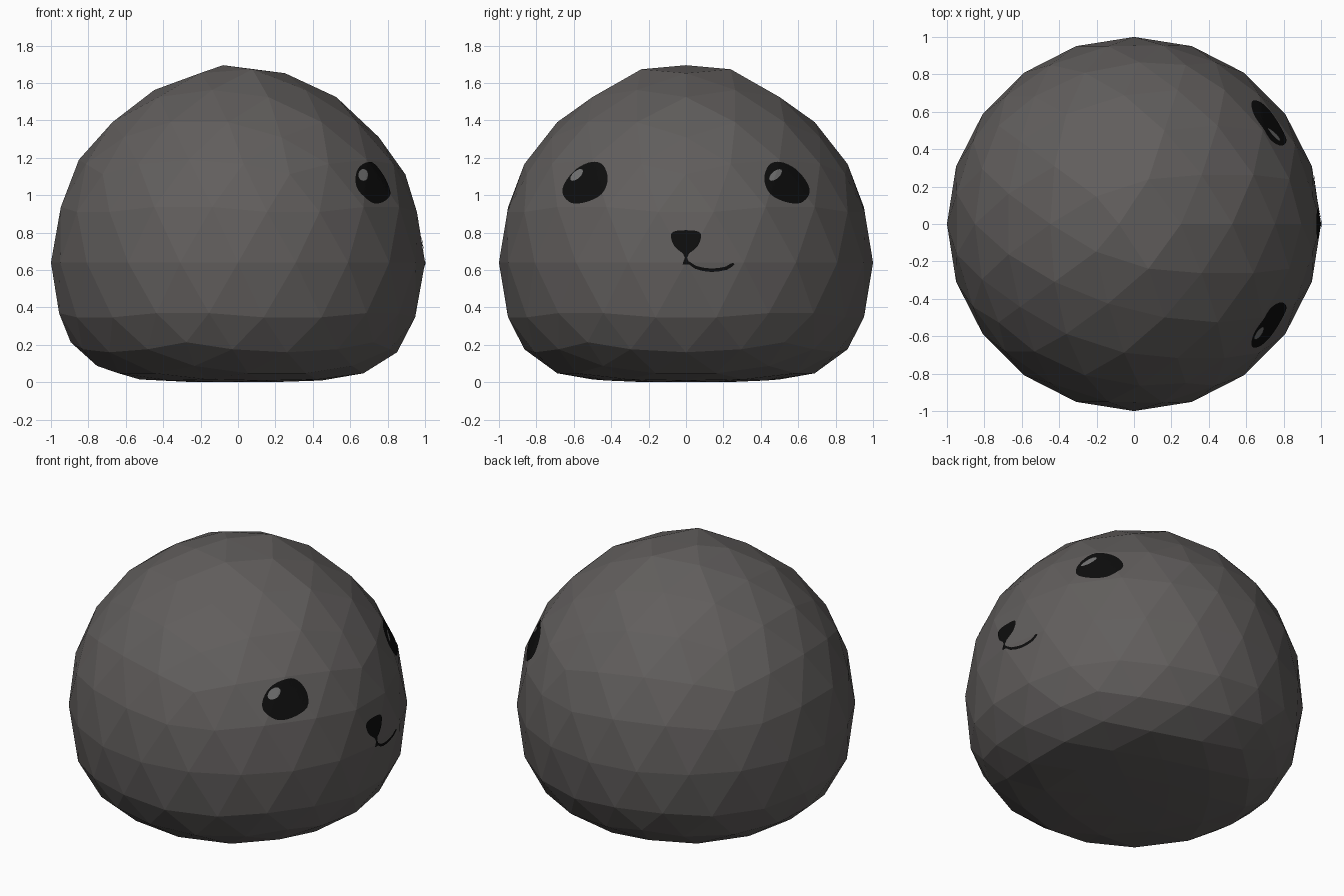
import bpy, bmesh, math
from mathutils import Vector
from mathutils.bvhtree import BVHTree

if "Cube" in bpy.data.objects:
    bpy.data.objects.remove(bpy.data.objects["Cube"])


def material(name, rgb):
    m = bpy.data.materials.new(name)
    m.diffuse_color = (*rgb, 1)
    m.use_nodes = True
    m.node_tree.nodes["Principled BSDF"].inputs["Base Color"].default_value = m.diffuse_color
    return m


GREY = material("charcoal_grey", (0.120, 0.112, 0.109))
BLACK = material("black", (0.004, 0.004, 0.004))
SHINE = material("shine_grey", (0.17, 0.17, 0.17))


def finish(bm, name, mat):
    me = bpy.data.meshes.new(name)
    bm.to_mesh(me)
    bm.free()
    me.materials.append(mat)
    ob = bpy.data.objects.new(name, me)
    bpy.context.collection.objects.link(ob)
    return ob


# Body: icosphere whose height is remapped to flatten the underside
HEIGHTS = [(-1, 0), (-.95, .002), (-.85, .015), (-.723, .048), (-.67, .08), (-.526, .16),
           (-.447, .214), (-.26, .36), (0, .64), (.26, .92), (.447, 1.112), (.526, 1.19),
           (.68, 1.33), (.723, 1.39), (.85, 1.524), (.894, 1.562), (.963, 1.655), (1, 1.695)]


def remap(z):
    z = max(-1, min(1, z))
    for (a, za), (b, zb) in zip(HEIGHTS, HEIGHTS[1:]):
        if z <= b:
            return za + (zb - za) * (z - a) / (b - a)
    return HEIGHTS[-1][1]


bm = bmesh.new()
bmesh.ops.create_icosphere(bm, subdivisions=3, radius=1)
for v in bm.verts:
    if v.co.z > 0.99:
        v.co.x = -0.08          # crown leans back a little
    elif v.co.z > 0.94:
        v.co.z += 0.012 if abs(v.co.y) > 0.2 else -0.007
    v.co.z = remap(v.co.z)
surface = BVHTree.FromBMesh(bm)
finish(bm, "body", GREY)


# Face details are thin plates projected onto the +x side of the body
def project(y, z, lift):
    hit, normal, _, _ = surface.ray_cast(Vector((3, y, z)), Vector((-1, 0, 0)))
    return hit + normal * lift


def smooth_loop(pts, steps=4):
    out, n = [], len(pts)
    for i in range(n):
        p0, p1, p2, p3 = (Vector(pts[(i + k) % n]) for k in (-1, 0, 1, 2))
        for s in range(steps):
            t = s / steps
            out.append(0.5 * (2 * p1 + (p2 - p0) * t + (2 * p0 - 5 * p1 + 4 * p2 - p3) * t * t
                              + (3 * p1 - p0 - 3 * p2 + p3) * t ** 3))
    return out


def face_out(bm, verts):
    f = bm.faces.new(verts)
    f.normal_update()
    if f.normal.x < 0:
        f.normal_flip()


def patch(name, outline, mat, lift, rings=7):
    bm = bmesh.new()
    c = sum(outline, Vector((0, 0))) / len(outline)
    n = len(outline)
    centre = bm.verts.new(project(c.x, c.y, lift))
    prev = None
    for r in range(1, rings + 1):
        ring = [bm.verts.new(project(*(c + (p - c) * r / rings), lift)) for p in outline]
        for i in range(n):
            j = (i + 1) % n
            if prev:
                face_out(bm, (prev[i], ring[i], ring[j]))
                face_out(bm, (prev[i], ring[j], prev[j]))
            else:
                face_out(bm, (centre, ring[i], ring[j]))
        prev = ring
    return finish(bm, name, mat)


def stroke(name, pts, mat, lift, steps=5):
    """Strip along (y, z, half width) points."""
    path = []
    for a, b in zip(pts, pts[1:]):
        path += [Vector(a).lerp(Vector(b), s / steps) for s in range(steps)]
    path.append(Vector(pts[-1]))
    bm = bmesh.new()
    prev = None
    for i, p in enumerate(path):
        d = (path[min(i + 1, len(path) - 1)] - path[max(i - 1, 0)]).xy.normalized()
        side = Vector((-d.y, d.x)) * p.z
        row = [bm.verts.new(project(*(p.xy + side * k), lift)) for k in (-1, 0, 1)]
        if prev:
            for k in (0, 1):
                face_out(bm, (prev[k], row[k], row[k + 1], prev[k + 1]))
        prev = row
    return finish(bm, name, mat)


# Eyes, mirrored, with shine on the same side of each
EYE = [(.417, 1.085), (.443, 1.160), (.503, 1.176), (.583, 1.139), (.645, 1.065),
       (.656, 1.005), (.610, .957), (.530, .963), (.449, 1.005)]
for label, s in (("left", -1), ("right", 1)):
    patch(label + "_eye", smooth_loop([(s * y, z) for y, z in EYE]), BLACK, 0.004)
    cy = 0.475 if s > 0 else -0.580
    shine = []
    for i in range(16):
        a = math.tau * i / 16
        u, w = 0.042 * math.cos(a), 0.02 * math.sin(a)
        shine.append(Vector((cy + (u - w) * .72, 1.105 + (u + w) * .68)))
    patch(label + "_eye_shine", shine, SHINE, 0.008, 4)

# Nose
half = [(0, .812), (.055, .808), (.080, .790), (.073, .750), (.055, .720), (.022, .692)]
nose = half + [(0, .680)] + [(-y, z) for y, z in half[:0:-1]]
patch("nose", smooth_loop(nose, 3), BLACK, 0.004)

# Groove under the nose and one-sided smile
stroke("nose_groove", [(0, .695, .02), (0, .665, .006), (0, .648, .012), (0, .630, .018)],
       BLACK, 0.004)
stroke("mouth", [(.005, .645, .006), (.05, .615, .008), (.09, .604, .009), (.134, .599, .009),
                 (.175, .602, .009), (.215, .610, .009), (.24, .625, .009), (.255, .634, .006)],
       BLACK, 0.004)
